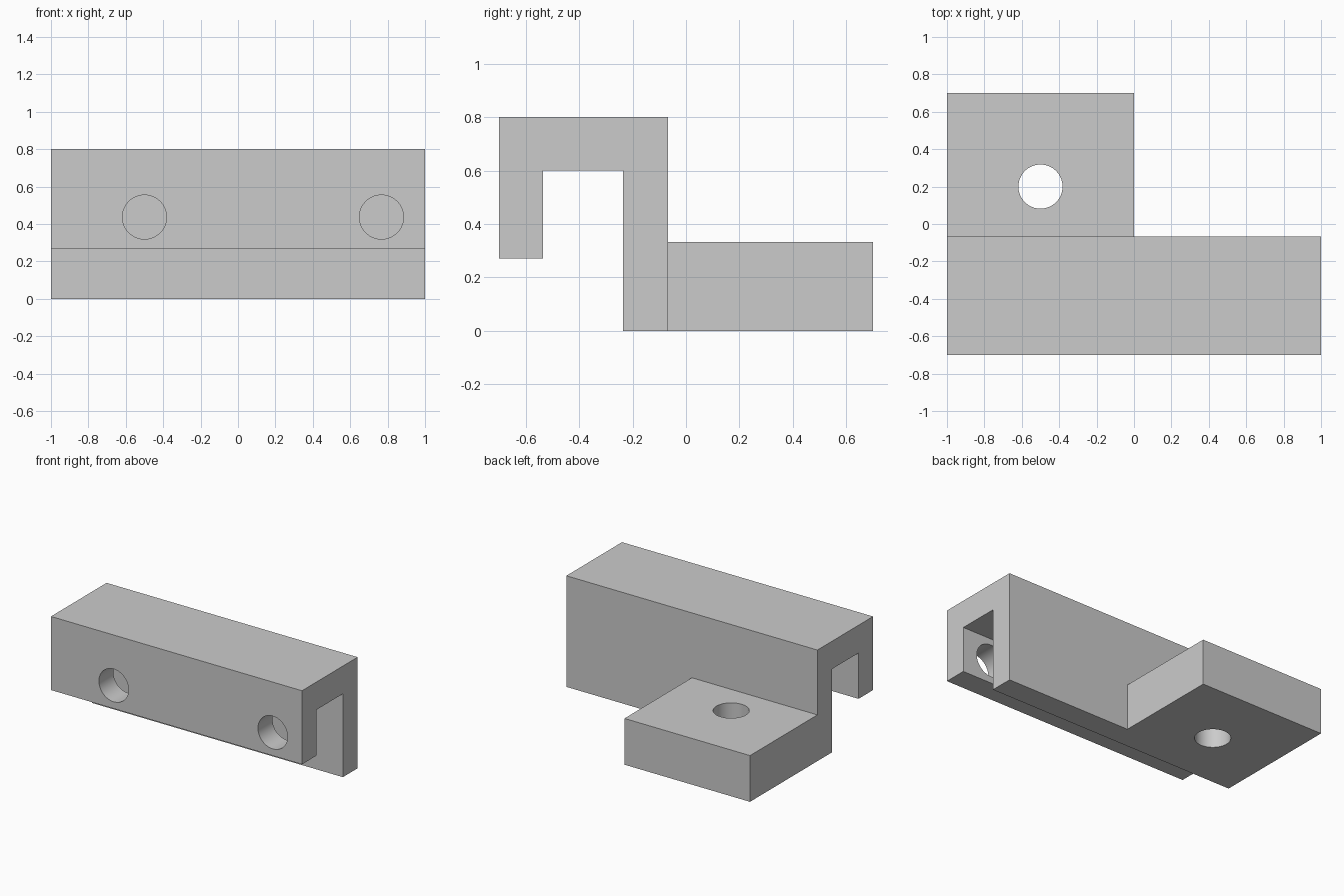
import bpy
import bmesh
import math
from mathutils import Vector

old = bpy.data.objects.get("Cube")
if old:
    bpy.data.objects.remove(old, do_unlink=True)

grey = bpy.data.materials.new("light grey")
grey.use_nodes = True
grey.diffuse_color = (0.6, 0.6, 0.6, 1)
grey.node_tree.nodes["Principled BSDF"].inputs["Base Color"].default_value = (0.6, 0.6, 0.6, 1)

HOLE_RADIUS = 0.118
FRONT, BACK = -0.7, 0.7
LEG_FRONT, LEG_BACK = -0.235, -0.067


def prism(name, points, sweep):
    """Extrude a closed outline along a vector."""
    bm = bmesh.new()
    face = bm.faces.new([bm.verts.new(p) for p in points])
    new = bmesh.ops.extrude_face_region(bm, geom=[face])["geom"]
    verts = [g for g in new if isinstance(g, bmesh.types.BMVert)]
    bmesh.ops.translate(bm, verts=verts, vec=Vector(sweep))
    bmesh.ops.recalc_face_normals(bm, faces=bm.faces[:])
    mesh = bpy.data.meshes.new(name)
    bm.to_mesh(mesh)
    bm.free()
    mesh.materials.append(grey)
    obj = bpy.data.objects.new(name, mesh)
    bpy.context.collection.objects.link(obj)
    return obj


def combine(target, other, operation):
    """Apply a boolean and discard the helper."""
    mod = target.modifiers.new(operation.lower(), 'BOOLEAN')
    mod.operation, mod.solver, mod.object = operation, 'EXACT', other
    bpy.context.view_layer.objects.active = target
    bpy.ops.object.modifier_apply(modifier=mod.name)
    bpy.data.objects.remove(other, do_unlink=True)


def drill(target, center, rotation, depth):
    """Cut a round hole centred on a point."""
    bpy.ops.mesh.primitive_cylinder_add(vertices=64, radius=HOLE_RADIUS, depth=depth,
                                        location=center, rotation=rotation)
    cutter = bpy.context.object
    cutter.hide_render = True
    cutter.data.materials.append(grey)
    combine(target, cutter, 'DIFFERENCE')


# Hooked channel: short front lip, top web, long back leg
outline = [(FRONT, 0.27), (-0.535, 0.27), (-0.535, 0.6), (LEG_FRONT, 0.6),
           (LEG_FRONT, 0), (LEG_BACK, 0), (LEG_BACK, 0.8), (FRONT, 0.8)]
bracket = prism("bracket", [(-1, y, z) for y, z in outline], (2, 0, 0))

# Mounting tab on half of the back leg, overlapping it for a clean join
root = (LEG_FRONT + LEG_BACK) / 2
tab = prism("mounting_tab", [(-1, root, 0), (0, root, 0), (0, BACK, 0), (-1, BACK, 0)],
            (0, 0, 0.333))
combine(bracket, tab, 'UNION')

# Two holes through the front lip, one through the tab
for x in (-0.5, 0.767):
    drill(bracket, (x, -0.65, 0.437), (math.pi / 2, 0, 0), 0.4)
drill(bracket, (-0.5, 0.2, 0.167), (0, 0, 0), 1)

# Smooth hole walls, sharp block edges
bpy.ops.object.select_all(action='DESELECT')
bracket.select_set(True)
bpy.context.view_layer.objects.active = bracket
bpy.ops.object.shade_smooth_by_angle(angle=math.radians(30))
